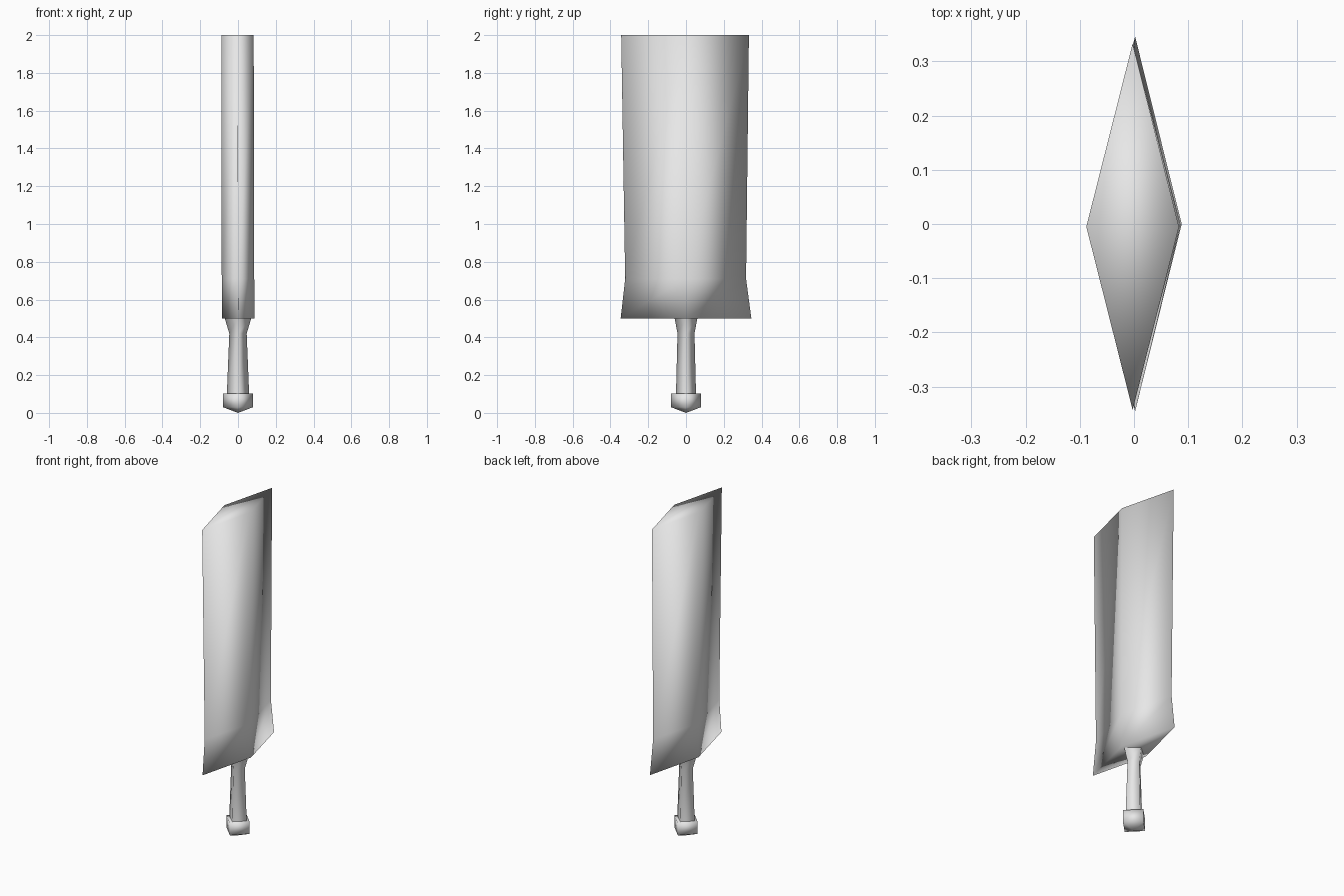
import bpy
import bmesh

cube = bpy.data.objects.get("Cube")
if cube:
    bpy.data.objects.remove(cube, do_unlink=True)

# One plain grey for the whole model
grey = bpy.data.materials.new("light grey")
grey.use_nodes = True
colour = (0.8, 0.8, 0.8, 1.0)
grey.diffuse_color = colour
grey.node_tree.nodes["Principled BSDF"].inputs["Base Color"].default_value = colour


def diamond_loft(name, rings, cap_bottom=True, cap_top=True, tip_z=None):
    """Loft diamond sections, each given as (z, half_x, half_y, shift_x, shift_y)."""
    bm = bmesh.new()
    loops = []
    for z, hx, hy, sx, sy in rings:
        corners = ((hx, 0), (0, hy), (-hx, 0), (0, -hy))
        loops.append([bm.verts.new((x + sx, y + sy, z)) for x, y in corners])
    for low, high in zip(loops, loops[1:]):
        for i in range(4):
            j = (i + 1) % 4
            bm.faces.new((low[i], low[j], high[j], high[i]))
    if tip_z is not None:
        tip = bm.verts.new((0, 0, tip_z))
        for i in range(4):
            bm.faces.new((tip, loops[0][(i + 1) % 4], loops[0][i]))
    elif cap_bottom:
        bm.faces.new(loops[0][::-1])
    if cap_top:
        bm.faces.new(loops[-1])
    # Every edge is smoothed, including the ridges and caps
    for face in bm.faces:
        face.smooth = True
    bmesh.ops.recalc_face_normals(bm, faces=bm.faces[:])
    mesh = bpy.data.meshes.new(name)
    bm.to_mesh(mesh)
    bm.free()
    mesh.materials.append(grey)
    obj = bpy.data.objects.new(name, mesh)
    bpy.context.collection.objects.link(obj)
    return obj


# Broad blade, flared at its base and cut off flat at the top
diamond_loft("blade", [
    (0.50, 0.086, 0.346, 0.002, 0.0),
    (0.71, 0.086, 0.320, 0.0, -0.002),
    (2.00, 0.0855, 0.338, -0.0025, -0.005),
])

# Grip, widening where it meets the blade
diamond_loft("handle", [
    (0.10, 0.059, 0.053, 0.0, 0.0),
    (0.42, 0.046, 0.045, 0.0, 0.0),
    (0.50, 0.070, 0.060, 0.0, 0.0),
], cap_bottom=False, cap_top=False)

# End knob with a shallow point underneath
diamond_loft("pommel", [
    (0.03, 0.079, 0.079, 0.0, 0.0),
    (0.103, 0.079, 0.079, 0.0, 0.0),
], tip_z=0.0)
